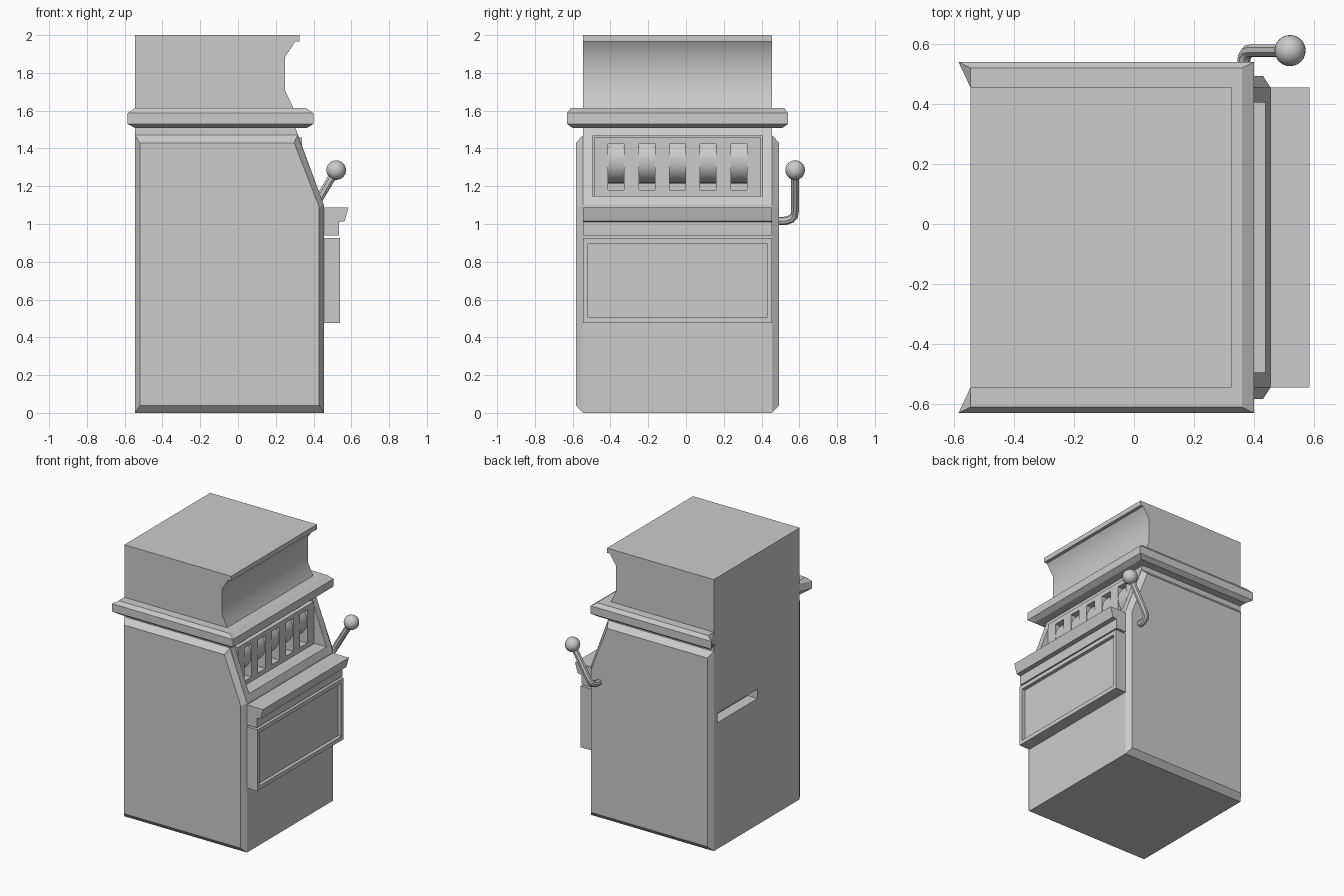
import bpy, bmesh, math

if "Cube" in bpy.data.objects:
    bpy.data.objects.remove(bpy.data.objects["Cube"])

CY = -0.045          # cabinet centre line in y
HW = 0.5             # cabinet half width
BACK = -0.545


def loft(name, rings):
    """Solid through matching closed rings of points, capped at both ends."""
    bm = bmesh.new()
    loops = [[bm.verts.new(p) for p in ring] for ring in rings]
    for a, b in zip(loops, loops[1:]):
        n = len(a)
        for i in range(n):
            j = (i + 1) % n
            bm.faces.new((a[i], a[j], b[j], b[i]))
    bm.faces.new(loops[0])
    bm.faces.new(loops[-1])
    bmesh.ops.recalc_face_normals(bm, faces=bm.faces)
    me = bpy.data.meshes.new(name)
    bm.to_mesh(me)
    bm.free()
    ob = bpy.data.objects.new(name, me)
    bpy.context.collection.objects.link(ob)
    return ob


def prism(name, profile, half=HW, cy=CY):
    """Extrude an xz profile across y."""
    return loft(name, [[(x, cy + s * half, z) for x, z in profile] for s in (-1, 1)])


def box(name, x0, x1, z0, z1, half=HW, cy=CY):
    return prism(name, [(x0, z0), (x1, z0), (x1, z1), (x0, z1)], half, cy)


def activate(ob):
    bpy.ops.object.select_all(action='DESELECT')
    bpy.context.view_layer.objects.active = ob
    ob.select_set(True)


def smooth(ob, deg):
    activate(ob)
    bpy.ops.object.shade_smooth_by_angle(angle=math.radians(deg))


def cut(ob, *args):
    """Subtract a box from an object."""
    cutter = box("cutter", *args)
    cutter.hide_render = True
    mod = ob.modifiers.new("cut", 'BOOLEAN')
    mod.operation, mod.object, mod.solver = 'DIFFERENCE', cutter, 'EXACT'
    activate(ob)
    bpy.ops.object.modifier_apply(modifier=mod.name)
    bpy.data.objects.remove(cutter, do_unlink=True)


# cabinet core with slanted front, reel recess and rear slot
core = prism("cabinet_core", [(BACK, 0), (0.455, 0), (0.455, 1.1), (0.30, 1.52), (BACK, 1.52)])
cut(core, 0.31, 0.7, 1.147, 1.465, 0.45)
cut(core, -0.7, -0.465, 0.93, 1.0, 0.2325, 0.1775)

# bevelled side panels
outer = [(BACK, 0), (0.455, 0), (0.455, 1.1), (0.315, 1.47), (BACK, 1.47)]
inner = [(-0.52, 0.04), (0.43, 0.04), (0.43, 1.09), (0.297, 1.43), (-0.52, 1.43)]
for name, s in (("left_side_panel", -1), ("right_side_panel", 1)):
    loft(name, [[(x, CY + s * HW, z) for x, z in outer],
                [(x, CY + s * (HW + 0.038), z) for x, z in inner]])

# upright reel plate with five windows, reels behind
plate = box("reel_plate", 0.28, 0.34, 1.147, 1.457, 0.442)
for i in range(5):
    y = CY + (i - 2) * 0.1625
    for ob in (core, plate):
        cut(ob, 0.08, 0.6, 1.18, 1.425, 0.0425, y)
    bpy.ops.mesh.primitive_cylinder_add(vertices=32, radius=0.12, depth=0.085,
                                        location=(0.217, y, 1.335),
                                        rotation=(math.pi / 2, 0, 0))
    reel = bpy.context.object
    reel.name = "reel_%d" % (i + 1)
    smooth(reel, 40)

# button shelf
prism("button_shelf", [(0.44, 0.94), (0.535, 0.94), (0.535, 1.01), (0.565, 1.015),
                       (0.585, 1.088), (0.44, 1.088)])

# lower display box with recessed face
display = box("lower_display", 0.44, 0.54, 0.475, 0.927)
cut(display, 0.515, 0.7, 0.505, 0.897, 0.475)

# three-sided trim band with mitred rear ends
rings = []
for h, fx, bx, z in ((0.555, 0.365, BACK, 1.508), (0.585, 0.40, -0.585, 1.53),
                     (0.585, 0.40, -0.585, 1.587), (0.565, 0.36, BACK, 1.613)):
    rings.append([(bx, CY - h, z), (fx, CY - h, z), (fx, CY + h, z), (bx, CY + h, z),
                  (BACK, CY + HW, z), (BACK, CY - HW, z)])
loft("trim_band", rings)

# header with curved front
header = prism("header", [(BACK, 1.61), (0.295, 1.61), (0.25, 1.705), (0.25, 1.885),
                          (0.302, 1.965), (0.325, 1.965), (0.325, 2.0), (BACK, 2.0)])
smooth(header, 40)

# bent lever rod
cu = bpy.data.curves.new("lever_rod", 'CURVE')
cu.dimensions = '3D'
cu.bevel_depth, cu.bevel_resolution, cu.use_fill_caps = 0.022, 2, True
path = [(0.365, 0.47, 1.015), (0.365, 0.53, 1.017), (0.368, 0.558, 1.027),
        (0.378, 0.574, 1.045), (0.395, 0.578, 1.075), (0.52, 0.578, 1.285)]
sp = cu.splines.new('POLY')
sp.points.add(len(path) - 1)
for p, co in zip(sp.points, path):
    p.co = (*co, 1)
rod = bpy.data.objects.new("lever_rod", cu)
bpy.context.collection.objects.link(rod)
activate(rod)
bpy.ops.object.convert(target='MESH')
smooth(bpy.context.object, 40)

# lever knob
bpy.ops.mesh.primitive_uv_sphere_add(segments=24, ring_count=12, radius=0.052,
                                     location=(0.52, 0.578, 1.285))
bpy.context.object.name = "lever_knob"
smooth(bpy.context.object, 40)
